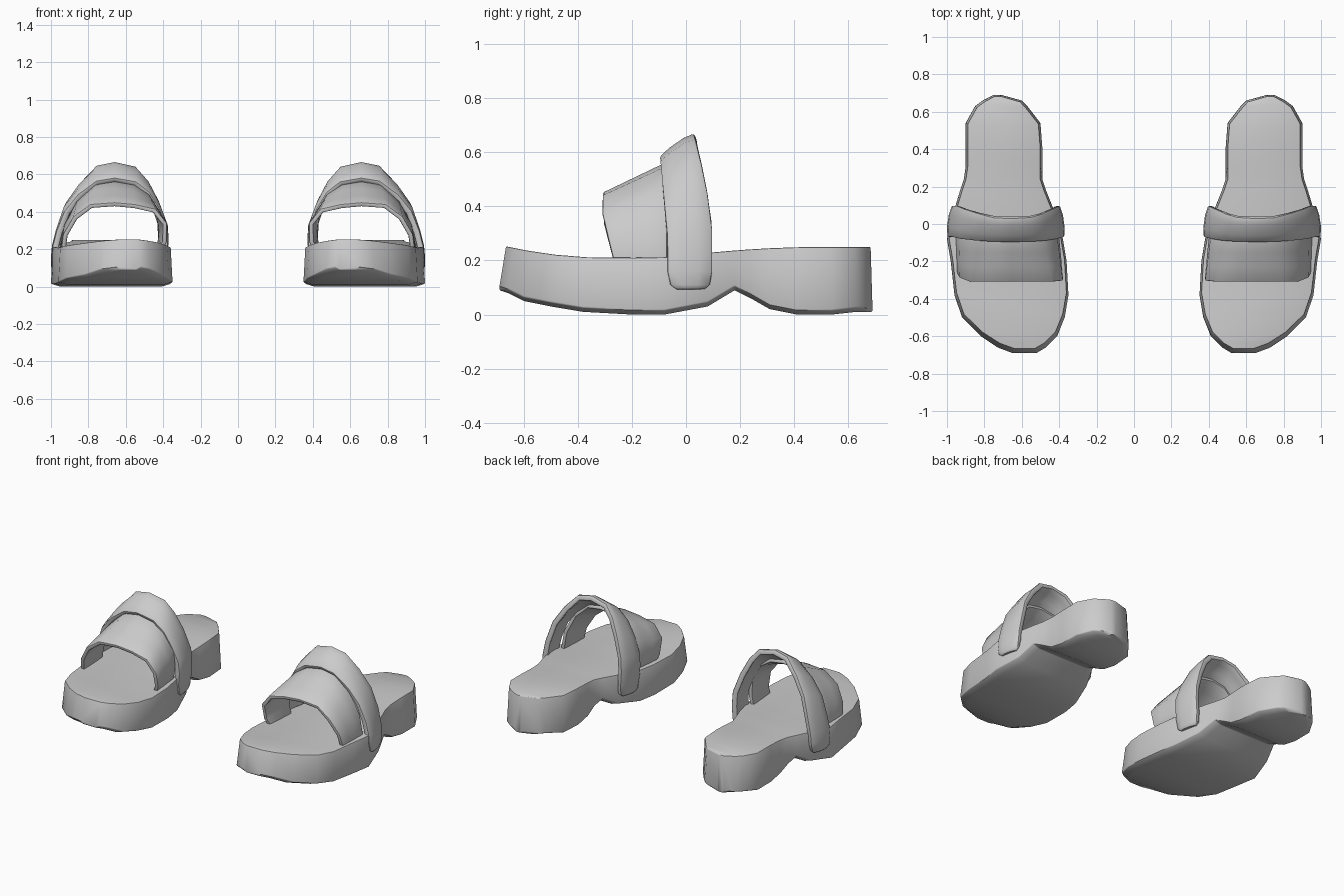
import bpy
import bmesh
import math

default_cube = bpy.data.objects.get("Cube")
if default_cube:
    bpy.data.objects.remove(default_cube, do_unlink=True)


def make_material(name, colour):
    material = bpy.data.materials.new(name)
    material.use_nodes = True
    material.diffuse_color = colour
    material.node_tree.nodes["Principled BSDF"].inputs["Base Color"].default_value = colour
    return material


grey = make_material("plain grey", (0.6, 0.6, 0.6, 1))


def loft(bm, rows, closed):
    """Join neighbouring rows of points with quads; closed rows get end caps."""
    verts = [[bm.verts.new(point) for point in row] for row in rows]
    count = len(rows[0])
    for first, second in zip(verts, verts[1:]):
        for i in range(count if closed else count - 1):
            j = (i + 1) % count
            bm.faces.new((first[i], first[j], second[j], second[i]))
    if closed:
        bm.faces.new(verts[0])
        bm.faces.new(verts[-1])
        bmesh.ops.recalc_face_normals(bm, faces=bm.faces)


def finish(name, bm, thickness, bevel, angle):
    """Turn the bmesh into a mirrored pair with rounded edges."""
    mesh = bpy.data.meshes.new(name)
    bm.to_mesh(mesh)
    bm.free()
    mesh.materials.append(grey)
    part = bpy.data.objects.new(name, mesh)
    bpy.context.collection.objects.link(part)
    if thickness:
        solid = part.modifiers.new("thickness", "SOLIDIFY")
        solid.thickness = thickness
        solid.offset = -1
    rounding = part.modifiers.new("rounded edges", "BEVEL")
    rounding.width = bevel
    rounding.segments = 2
    rounding.limit_method = "ANGLE"
    rounding.angle_limit = math.radians(50)
    mirror = part.modifiers.new("other foot", "MIRROR")
    mirror.use_mirror_merge = False
    # Bake the modifiers so that smoothing sees the final edges
    bpy.context.view_layer.update()
    evaluated = part.evaluated_get(bpy.context.evaluated_depsgraph_get())
    baked = bpy.data.meshes.new_from_object(evaluated)
    part.modifiers.clear()
    part.data = baked
    bpy.ops.object.select_all(action="DESELECT")
    part.select_set(True)
    bpy.context.view_layer.objects.active = part
    bpy.ops.object.shade_smooth_by_angle(angle=math.radians(angle))
    return part


# Sole: cross-sections from toe to heel as (y, inner x, outer x, bottom z)
sole_stations = [
    (-.69, .52, .65, .09), (-.66, .47, .73, .08), (-.6, .41, .82, .05),
    (-.5, .37, .92, .03), (-.38, .35, .96, .01), (-.2, .36, .98, 0),
    (-.08, .38, 1, 0), (.08, .43, .96, .03), (.18, .47, .93, .09),
    (.24, .49, .91, .06), (.31, .49, .9, .02), (.41, .49, .9, 0),
    (.54, .5, .9, 0), (.63, .57, .85, .01), (.66, .6, .81, .01),
    (.69, .71, .75, .01),
]


def sole_top(y):
    toe_rise = .28 * max(0, -.3 - y) ** 2
    heel_rise = .04 * math.sin(min(1, max(0, (y + .1) / .6)) * math.pi / 2)
    return .21 + toe_rise + heel_rise


def sole_section(y, inner, outer, bottom):
    inset = min(.05, (outer - inner) / 5)
    taper = min(.01, inset / 2)
    top_y = y * (.965 if y < 0 else .99)
    top = sole_top(y)
    lip = bottom + .015
    return [
        (inner, y, lip), (inner + taper, top_y, top),
        (outer - taper, top_y, top), (outer, y, lip),
        (outer - inset, y, bottom), (inner + inset, y, bottom),
    ]


bm = bmesh.new()
loft(bm, [sole_section(*station) for station in sole_stations], True)
finish("soles", bm, 0, .005, 35)

# Instep strap: arch over the foot as (x, z), with tips lapping the sole sides
arch = [
    (.4, .09), (.395, .11), (.39, .18), (.385, .26), (.39, .35), (.43, .47),
    (.48, .575), (.55, .645), (.66, .67), (.755, .65), (.85, .56),
    (.92, .45), (.96, .32), (.98, .22), (.985, .16), (.985, .11), (.98, .09),
]


def arch_row(across, raise_by=0, drop=0):
    """One row of the arch: across runs from 0 at the front to 1 at the back."""
    row = []
    for x, z in arch:
        height = max(0, (z - .3) / .37)
        front = -.07 - .03 * height
        back = .1 - .07 * height ** 1.5
        # Pull the ends in to a rounded tip
        if z < .1:
            front, back = front + .035, back - .03
        elif z < .12:
            front, back = front + .01, back - .008
        low_z = z if z < .2 else .2 + (z - .2) * .81
        side = (x - .68) / .3
        new_x = x + (1 - across) * (.012 if side > 0 else -.012) * min(1, abs(side))
        new_x += across * .012 * (-1 if side > .5 else 1 if side < -.5 else 0)
        new_x += raise_by * side
        new_z = low_z + (z - low_z) * across + (raise_by if z > .4 else 0) - drop
        row.append((new_x, front + (back - front) * across, new_z))
    return row


bm = bmesh.new()
loft(bm, [arch_row(0), arch_row(.3, .01), arch_row(.7, .01), arch_row(1)], False)
finish("instep_straps", bm, .035, .01, 40)

# Toe strap: wide band from the open front edge to beneath the instep strap
front_edge = [
    (.41, .17), (.38, .24), (.38, .34), (.44, .415), (.55, .44), (.66, .45),
    (.79, .44), (.88, .375), (.935, .28), (.95, .17),
]
back_edge = [
    (.42, .17), (.4, .27), (.41, .39), (.48, .5), (.56, .55), (.66, .565),
    (.76, .55), (.86, .46), (.93, .33), (.96, .17),
]


def band_row(across):
    row = []
    for (fx, fz), (bx, bz) in zip(front_edge, back_edge):
        lean = min(1, max(0, (fz - .17) / .2))
        front = -.26 - .05 * lean
        row.append((fx + (bx - fx) * across,
                    front + (-.07 - front) * across,
                    fz + (bz - fz) * across))
    return row


bm = bmesh.new()
loft(bm, [band_row(step / 3) for step in range(4)], False)
finish("toe_straps", bm, .025, .007, 40)
